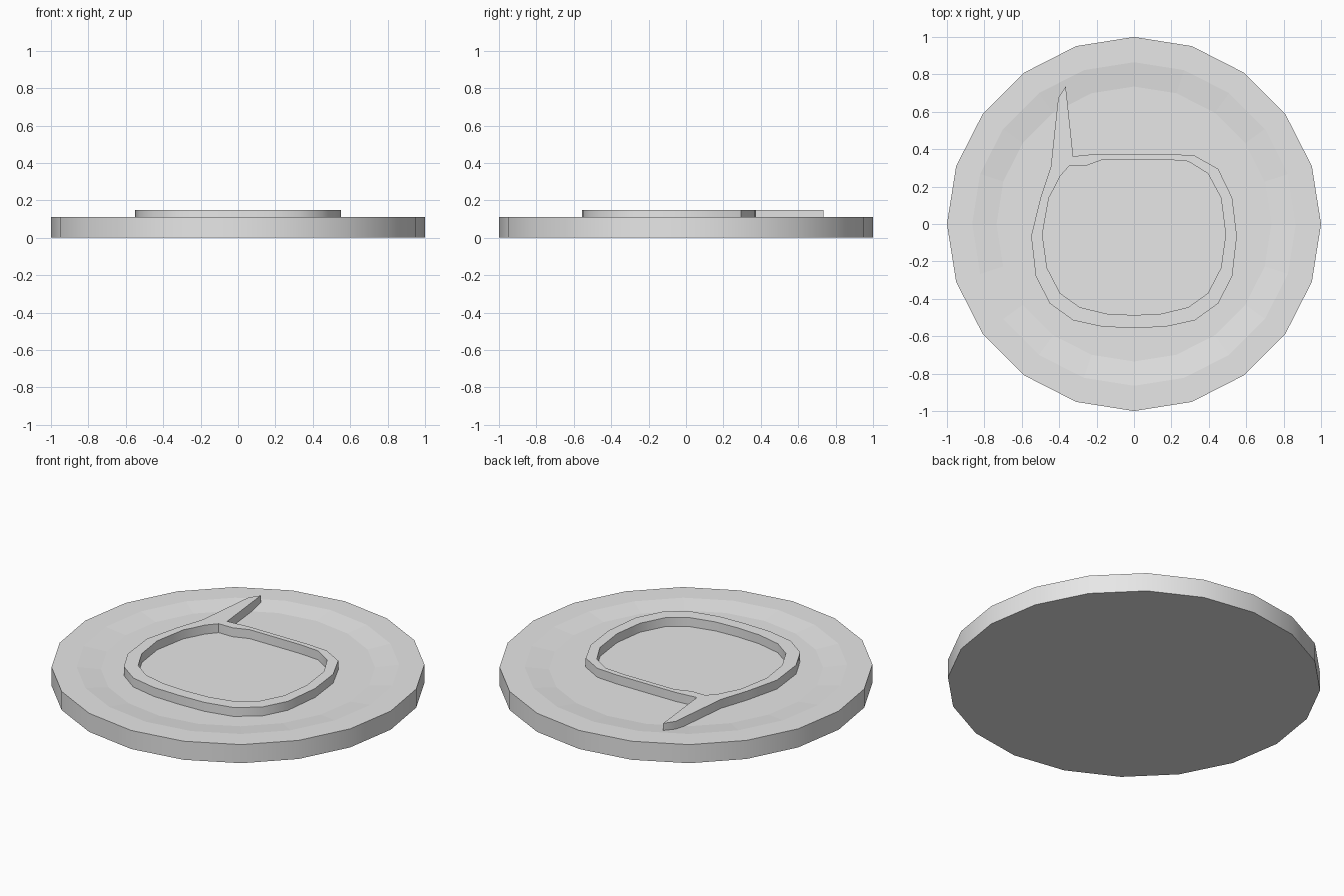
import bpy, bmesh
from math import cos, sin, pi, radians

if "Cube" in bpy.data.objects:
    bpy.data.objects.remove(bpy.data.objects["Cube"])

grey = bpy.data.materials.new("light_grey")
grey.use_nodes = True
grey.diffuse_color = (0.8, 0.8, 0.8, 1)
grey.node_tree.nodes["Principled BSDF"].inputs["Base Color"].default_value = (0.8, 0.8, 0.8, 1)


def finish(bm, name):
    bmesh.ops.recalc_face_normals(bm, faces=bm.faces)
    # Only the upright walls are smooth, flat tops stay flat
    for f in bm.faces:
        f.smooth = abs(f.normal.z) < 0.3
    for e in bm.edges:
        e.smooth = e.calc_face_angle(0) < radians(30)
    mesh = bpy.data.meshes.new(name)
    bm.to_mesh(mesh)
    bm.free()
    mesh.materials.append(grey)
    obj = bpy.data.objects.new(name, mesh)
    bpy.context.collection.objects.link(obj)
    return obj


# Dished base disc: lathe of bottom edge, rim, slope and floor
SIDES = 20
FLOOR = 0.095
bm = bmesh.new()
rings = []
for r, z in [(1, 0), (1, 0.11), (0.865, 0.11), (0.735, FLOOR)]:
    rings.append([bm.verts.new((r * cos(2 * pi * i / SIDES), r * sin(2 * pi * i / SIDES), z))
                  for i in range(SIDES)])
for low, high in zip(rings, rings[1:]):
    for i in range(SIDES):
        j = (i + 1) % SIDES
        bm.faces.new((low[i], low[j], high[j], high[i]))
bm.faces.new(rings[0][::-1])
bm.faces.new(rings[-1])
finish(bm, "base_disc")


def mirrored(points):
    """Right half followed by its mirror image back along the left side."""
    return points + [(-x, y) for x, y in reversed(points) if x]


# Raised rounded-square outline with a pointed tail at the back left
outer = mirrored([(0.525, 0.14), (0.55, -0.065), (0.525, -0.28), (0.45, -0.425),
                  (0.325, -0.515), (0.165, -0.55), (0, -0.555)])
outer[-1] = (-0.50, 0.14)
outer += [(-0.445, 0.305), (-0.405, 0.675), (-0.365, 0.735), (-0.325, 0.362),
          (-0.195, 0.375), (0.19, 0.375), (0.325, 0.365), (0.45, 0.295)]

inner = mirrored([(0.465, 0.14), (0.49, -0.055), (0.465, -0.235), (0.395, -0.37),
                  (0.29, -0.445), (0.145, -0.48), (0, -0.487)])
inner[-1] = (-0.455, 0.14)
inner += [(-0.425, 0.195), (-0.395, 0.255), (-0.345, 0.312), (-0.255, 0.312),
          (-0.165, 0.345), (0.165, 0.345), (0.29, 0.335), (0.395, 0.27)]

bm = bmesh.new()
edges = []
for loop in (outer, inner):
    vs = [bm.verts.new((x, y, 0.08)) for x, y in loop]
    edges += [bm.edges.new((vs[i - 1], vs[i])) for i in range(len(vs))]
bmesh.ops.triangle_fill(bm, edges=edges, use_beauty=True, normal=(0, 0, 1))
top = bmesh.ops.extrude_face_region(bm, geom=bm.faces[:], use_keep_orig=True)["geom"]
bmesh.ops.translate(bm, vec=(0, 0, 0.068),
                    verts=[v for v in top if isinstance(v, bmesh.types.BMVert)])
finish(bm, "raised_outline")
